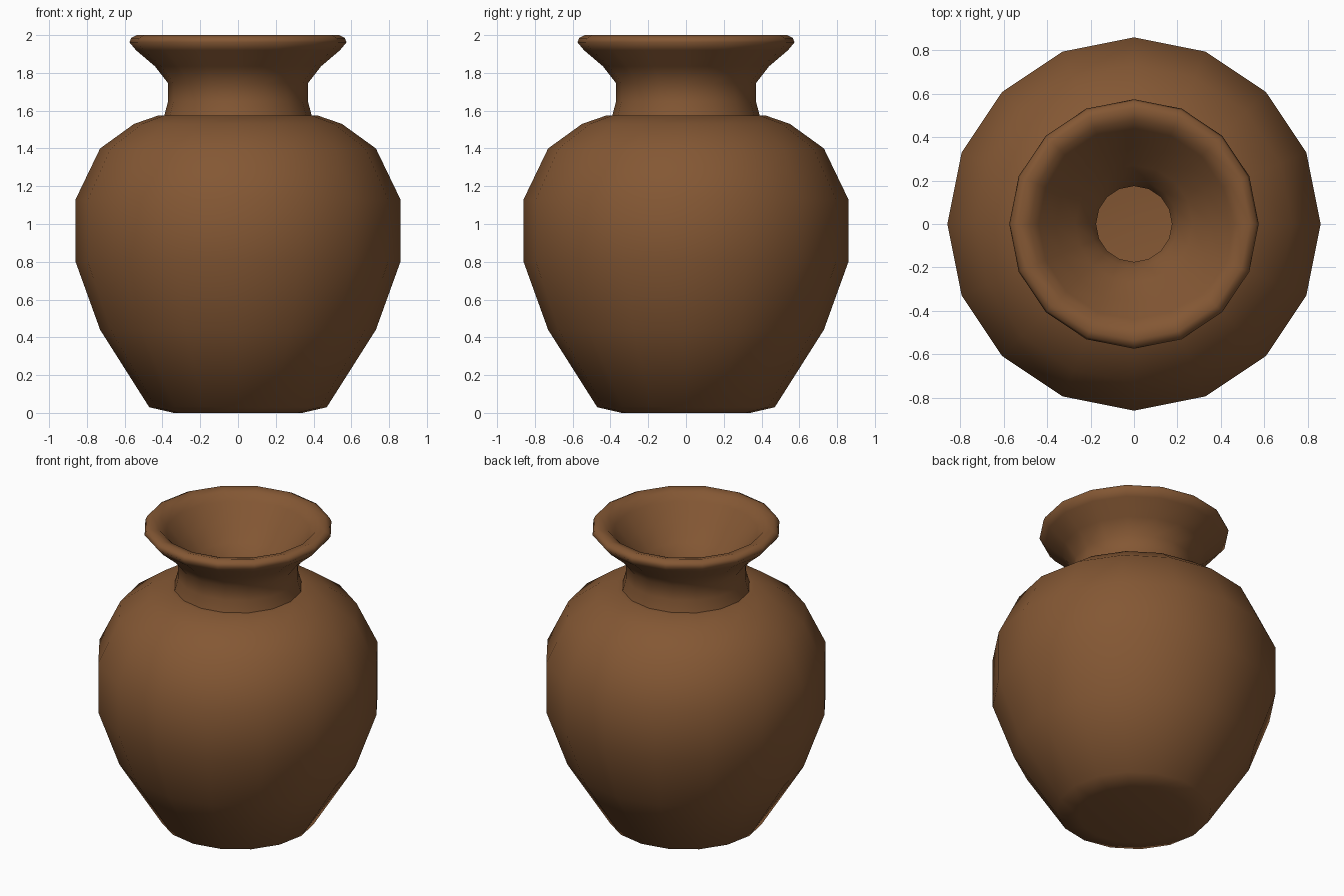
import bpy
import bmesh
from math import pi, radians
from mathutils import Vector

cube = bpy.data.objects.get("Cube")
if cube:
    bpy.data.objects.remove(cube, do_unlink=True)

SIDES = 16

clay = bpy.data.materials.new("brown_clay")
clay.use_nodes = True
colour = (0.23, 0.096, 0.034, 1)
clay.diffuse_color = colour
clay.node_tree.nodes["Principled BSDF"].inputs["Base Color"].default_value = colour

# Profile as (radius, height), from the base up to the rim and down inside
foot = [(0, 0), (0.34, 0), (0.47, 0.03)]
belly = [(0.73, 0.44), (0.86, 0.8), (0.86, 1.13), (0.73, 1.4), (0.55, 1.53), (0.42, 1.575)]
neck = [(0.39, 1.575), (0.37, 1.65), (0.37, 1.745), (0.44, 1.835), (0.54, 1.92)]
rim = [(0.575, 1.962), (0.565, 1.985), (0.535, 2), (0.48, 1.985), (0.44, 1.94)]
throat = [(0.36, 1.84), (0.27, 1.74), (0.2, 1.66), (0.175, 1.58), (0.25, 1.53)]
cavity = [(0.5, 1.46), (0.67, 1.36), (0.8, 1.11), (0.8, 0.81), (0.67, 0.47),
          (0.42, 0.1), (0.3, 0.07), (0, 0.07)]
profile = foot + belly + neck + rim + throat + cavity

# Turn the profile around the vertical axis
bm = bmesh.new()
verts = [bm.verts.new((r, 0, z)) for r, z in profile]
edges = [bm.edges.new(pair) for pair in zip(verts, verts[1:])]
bmesh.ops.spin(bm, geom=verts + edges, cent=Vector(), axis=Vector((0, 0, 1)),
               angle=2 * pi, steps=SIDES, use_duplicate=False)
bmesh.ops.remove_doubles(bm, verts=bm.verts, dist=0.0005)
bmesh.ops.recalc_face_normals(bm, faces=bm.faces)

mesh = bpy.data.meshes.new("vase")
bm.to_mesh(mesh)
bm.free()
mesh.materials.append(clay)
vase = bpy.data.objects.new("vase", mesh)
bpy.context.collection.objects.link(vase)

# Smooth clay, with a crease where the neck meets the shoulder
bpy.ops.object.select_all(action="DESELECT")
vase.select_set(True)
bpy.context.view_layer.objects.active = vase
bpy.ops.object.shade_smooth_by_angle(angle=radians(70))
